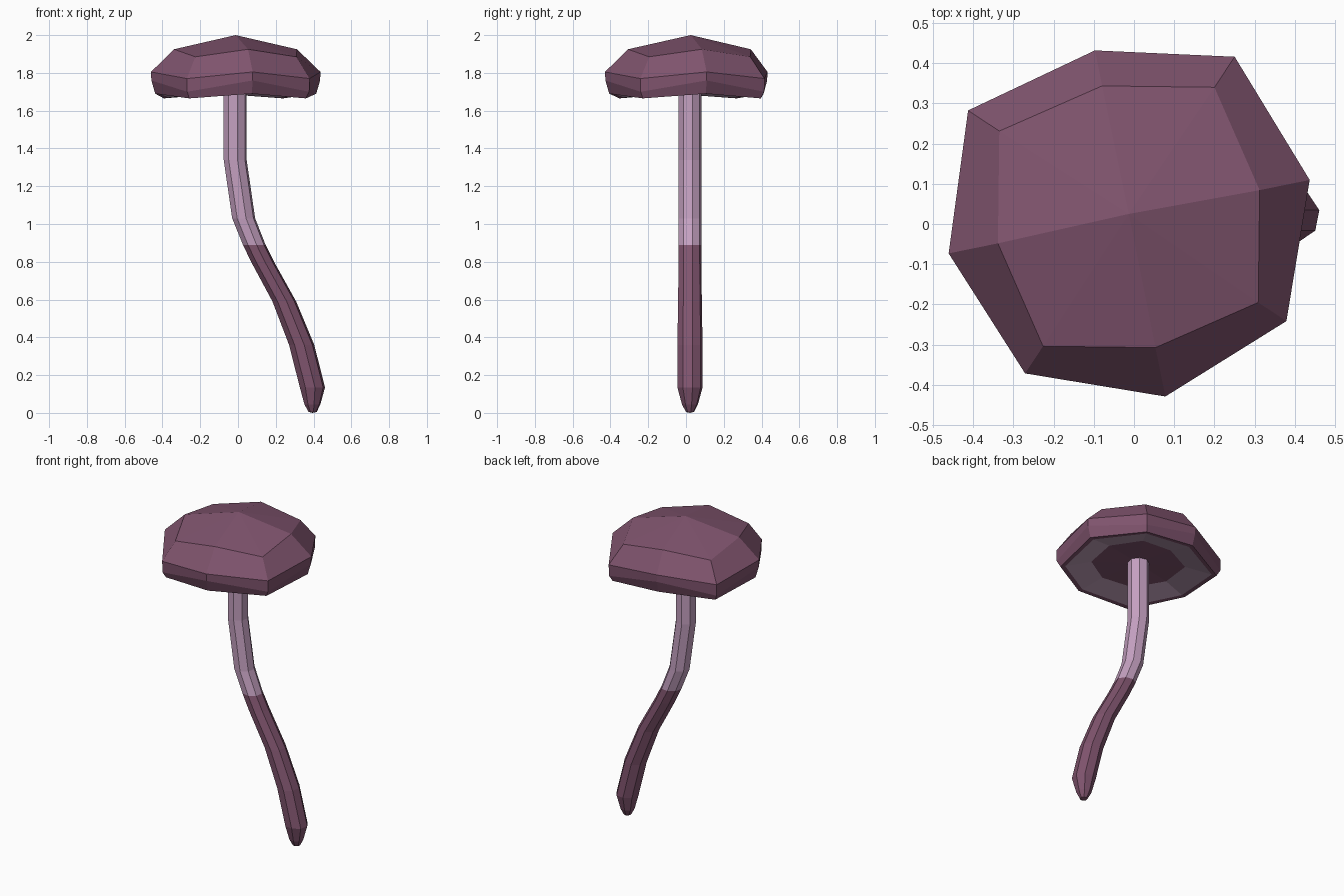
import bpy, bmesh
from math import cos, sin, radians

cube = bpy.data.objects.get("Cube")
if cube:
    bpy.data.objects.remove(cube)

SIDES = 8
TURN = 11.5
CENTRE_X, CENTRE_Y = -0.013, 0.018


def material(name, hex_code):
    """Flat material from an sRGB hex code."""
    srgb = [int(hex_code[i:i + 2], 16) / 255 for i in (0, 2, 4)]
    colour = [((c + 0.055) / 1.055) ** 2.4 for c in srgb] + [1]
    mat = bpy.data.materials.new(name)
    mat.use_nodes = True
    mat.diffuse_color = colour
    mat.node_tree.nodes["Principled BSDF"].inputs["Base Color"].default_value = colour
    return mat


plum = material("plum", "80546e")
lilac = material("pale_lilac", "c4a0c0")
gill_grey = material("gill_mauve", "b698b0")


def ring(cx, cy, radii, heights):
    """Eight points around a centre; radii and heights may vary by corner."""
    points = []
    for i in range(SIDES):
        a = radians(TURN + i * 360 / SIDES)
        r = radii[i % len(radii)]
        points.append((cx + r * cos(a), cy + r * sin(a), heights[i % len(heights)]))
    return points


def loft(name, rings, bands, mats, top=None, bottom=None):
    """Skin rings from top to bottom; bands gives a material slot per strip."""
    bm = bmesh.new()
    loops = [[bm.verts.new(p) for p in r] for r in rings]

    def close(loop, tip, slot):
        if tip is None:
            bm.faces.new(loop).material_index = slot
            return
        apex = bm.verts.new(tip)
        for i in range(SIDES):
            bm.faces.new((loop[i], loop[(i + 1) % SIDES], apex)).material_index = slot

    for upper, lower, slot in zip(loops, loops[1:], bands):
        for i in range(SIDES):
            j = (i + 1) % SIDES
            bm.faces.new((upper[i], lower[i], lower[j], upper[j])).material_index = slot
    close(loops[0], top, bands[0])
    close(loops[-1], bottom, bands[-1])
    bmesh.ops.recalc_face_normals(bm, faces=bm.faces)
    mesh = bpy.data.meshes.new(name)
    bm.to_mesh(mesh)
    bm.free()
    for mat in mats:
        mesh.materials.append(mat)
    obj = bpy.data.objects.new(name, mesh)
    bpy.context.collection.objects.link(obj)
    return obj


# Cap: faceted dome with a wavy rim, gill band and dark hollow underneath
rim = [0.459, 0.477, 0.422, 0.479, 0.457, 0.467, 0.456, 0.47]


def rim_ring(scale, heights):
    return ring(CENTRE_X, CENTRE_Y, [r * scale for r in rim], heights)


cap_rings = [
    ring(CENTRE_X, CENTRE_Y, [0.332, 0.386], [1.925, 1.885]),
    rim_ring(1.0, [1.805, 1.77]),
    rim_ring(0.995, [1.76, 1.70]),
    rim_ring(0.95, [1.69, 1.665]),
    rim_ring(0.89, [1.69, 1.67]),
    rim_ring(0.57, [1.715, 1.71]),
]
loft("mushroom_cap", cap_rings, [0, 0, 0, 0, 1, 0], [plum, gill_grey],
     top=(-0.013, 0.025, 2.0), bottom=(CENTRE_X, CENTRE_Y, 1.72))
# the hollow takes the cap colour
cap = bpy.data.objects["mushroom_cap"]
for face in cap.data.polygons:
    if face.center.z < 1.75 and all(
            (cap.data.vertices[v].co.xy - cap.data.vertices[-1].co.xy).length < 0.3
            for v in face.vertices):
        face.material_index = 0

# Stem: bent eight-sided stalk, pale above and plum below, as (x, z, radius)
path = [
    (-0.015, 1.73, 0.062), (-0.015, 1.34, 0.062), (0.03, 1.03, 0.062),
    (0.086, 0.89, 0.061), (0.13, 0.80, 0.062), (0.245, 0.59, 0.064),
    (0.337, 0.36, 0.068), (0.394, 0.135, 0.068), (0.394, 0.045, 0.043),
    (0.395, 0.005, 0.022),
]
stem_rings = [ring(x, 0.021, [r], [z]) for x, z, r in path]
split = 3
loft("stem", stem_rings, [0] * split + [1] * (len(path) - 1 - split),
     [lilac, plum], bottom=(0.395, 0.021, 0.0))
